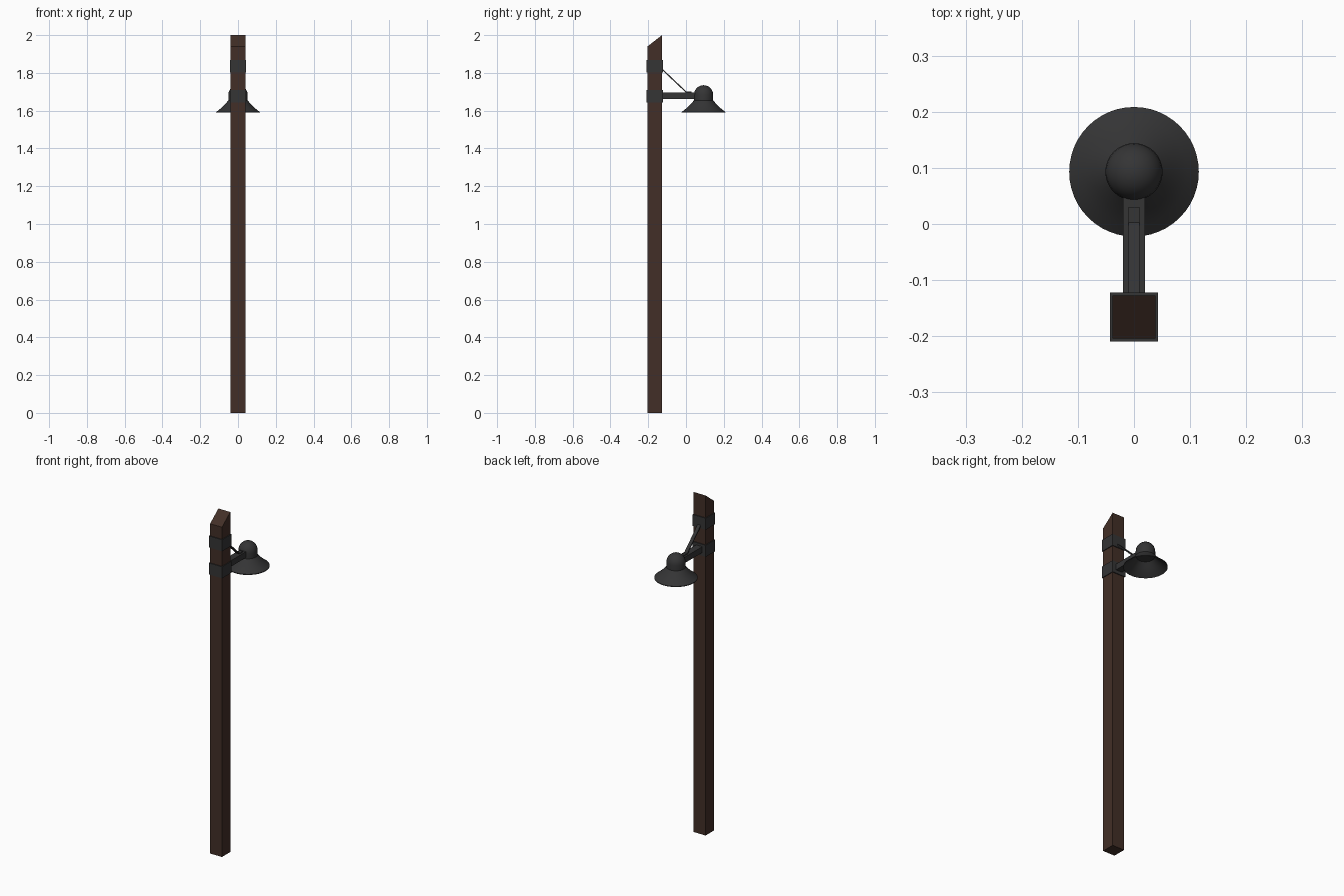
import bpy, bmesh, math

if "Cube" in bpy.data.objects:
    bpy.data.objects.remove(bpy.data.objects["Cube"])


def material(name, rgb):
    m = bpy.data.materials.new(name)
    m.diffuse_color = (*rgb, 1)
    m.use_nodes = True
    m.node_tree.nodes["Principled BSDF"].inputs["Base Color"].default_value = m.diffuse_color
    return m


WOOD = material("dark brown wood", (0.055, 0.028, 0.020))
METAL = material("charcoal metal", (0.035, 0.035, 0.036))


def finish(name, bm, mat):
    bmesh.ops.recalc_face_normals(bm, faces=bm.faces)
    me = bpy.data.meshes.new(name)
    bm.to_mesh(me)
    bm.free()
    ob = bpy.data.objects.new(name, me)
    me.materials.append(mat)
    bpy.context.collection.objects.link(ob)
    return ob


def side_profile(name, pts, half, mat):
    """Extrude a closed (y, z) outline along x, centred on x = 0."""
    bm = bmesh.new()
    f = bm.faces.new([bm.verts.new((-half, y, z)) for y, z in pts])
    r = bmesh.ops.extrude_face_region(bm, geom=[f])
    for v in r["geom"]:
        if isinstance(v, bmesh.types.BMVert):
            v.co.x = half
    return finish(name, bm, mat)


def box(name, y0, y1, z0, z1, half, mat):
    return side_profile(name, [(y0, z0), (y1, z0), (y1, z1), (y0, z1)], half, mat)


# Post with slanted top
side_profile("post", [(-0.204, 0), (-0.127, 0), (-0.127, 2.0), (-0.204, 1.94)],
             0.0385, WOOD)

# Metal bands around the post
for name, z in (("lower_band", 1.676), ("upper_band", 1.835)):
    box(name, -0.209, -0.122, z - 0.034, z + 0.034, 0.043, METAL)

# Horizontal arm and the bent strap bracing it
box("arm", -0.125, 0.06, 1.661, 1.696, 0.02, METAL)
side_profile("brace", [(-0.125, 1.813), (0.0, 1.695), (0.03, 1.695), (0.03, 1.701),
                       (0.003, 1.701), (-0.125, 1.822)], 0.010, METAL)

# Lamp: domed cap flowing into a flared hollow shade, one lathe profile
CY, R = 0.093, 0.051
profile = [(0, 1.735)]
profile += [(R * math.sin(a), 1.684 + R * math.cos(a))
            for a in (math.radians(15 * i) for i in range(1, 7))]
profile += [(R, 1.654), (0.072, 1.630), (0.094, 1.610), (0.1155, 1.593),
            (0.1155, 1.589), (0.092, 1.605), (0.070, 1.624), (0.046, 1.648), (0, 1.650)]
bm = bmesh.new()
vs = [bm.verts.new((r, CY, z)) for r, z in profile]
es = [bm.edges.new(p) for p in zip(vs, vs[1:])]
bmesh.ops.spin(bm, geom=vs + es, cent=(0, CY, 0), axis=(0, 0, 1),
               angle=math.tau, steps=48)
bmesh.ops.remove_doubles(bm, verts=bm.verts, dist=0.0002)
lamp = finish("lamp_shade", bm, METAL)
bpy.context.view_layer.objects.active = lamp
lamp.select_set(True)
bpy.ops.object.shade_smooth_by_angle(angle=math.radians(30))
